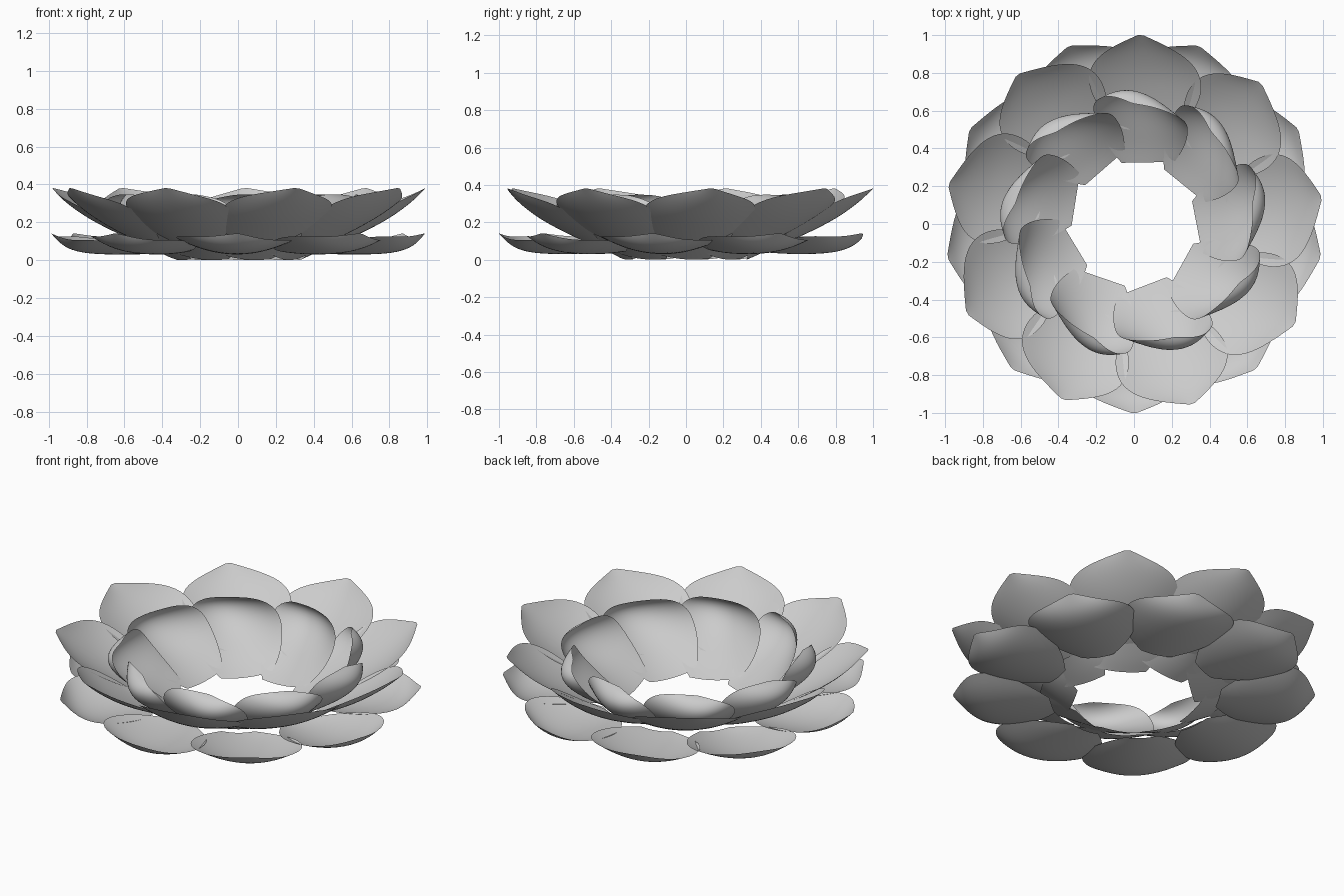
import bpy
import math

cube = bpy.data.objects.get("Cube")
if cube:
    bpy.data.objects.remove(cube, do_unlink=True)

grey = bpy.data.materials.new("petal_grey")
grey.use_nodes = True
COLOUR = (0.6, 0.6, 0.6, 1)
grey.diffuse_color = COLOUR
grey.node_tree.nodes["Principled BSDF"].inputs["Base Color"].default_value = COLOUR

COLUMNS = 9
COUNT = 9


def petal_mesh(name, rows, roll, shear, yaw=0.0):
    """Cupped petal pointing along +y, its base sheared sideways,
    one edge rolled up and (with yaw) swung towards the centre.
    Each row: radius, height, half width, edge lift, edge bend towards the centre."""
    verts, faces = [], []
    for i, (r, z, w, lift, bend) in enumerate(rows):
        base = 1 - i / (len(rows) - 1)
        for j in range(COLUMNS):
            t = 2 * j / (COLUMNS - 1) - 1
            x = w * t
            verts.append((x + shear * base,
                          r - bend * t * t - yaw * x * (1 - base),
                          z + lift * t * t + roll * t * min(1, w * 5)))
    for i in range(len(rows) - 1):
        for j in range(COLUMNS - 1):
            a = i * COLUMNS + j
            faces.append((a, a + 1, a + COLUMNS + 1, a + COLUMNS))
    mesh = bpy.data.meshes.new(name)
    mesh.from_pydata(verts, [], faces)
    mesh.materials.append(grey)
    mesh.shade_smooth()
    return mesh


def petal_ring(name, mesh, turn):
    """Copies of one petal spaced evenly around the centre."""
    for k in range(COUNT):
        ob = bpy.data.objects.new(f"{name}_{k + 1}", mesh)
        bpy.context.collection.objects.link(ob)
        ob.rotation_euler.z = math.radians(turn) + k * math.tau / COUNT
        sub = ob.modifiers.new("smooth", 'SUBSURF')
        sub.levels = sub.render_levels = 2
        sub.boundary_smooth = 'PRESERVE_CORNERS'


# Flat dish-like petals at the bottom
lower = petal_mesh("lower_petal", [
    (0.46, 0.04, 0.09, 0.01, 0), (0.55, 0.032, 0.21, 0.04, 0),
    (0.67, 0.028, 0.29, 0.07, 0), (0.80, 0.032, 0.315, 0.085, 0),
    (0.89, 0.05, 0.265, 0.065, 0), (0.95, 0.085, 0.15, 0.03, 0),
    (1.0, 0.14, 0.015, 0, 0)], roll=0.01, shear=0.04)
petal_ring("lower_petal", lower, 20)

# Large rising petals with pointed tips
middle = petal_mesh("middle_petal", [
    (0.50, 0.08, 0.13, 0.02, 0), (0.57, 0.105, 0.22, 0.04, 0),
    (0.67, 0.15, 0.29, 0.07, 0), (0.78, 0.205, 0.305, 0.08, 0),
    (0.87, 0.265, 0.255, 0.06, 0), (0.94, 0.32, 0.15, 0.03, 0),
    (1.0, 0.38, 0.015, 0, 0)], roll=0.01, shear=0.06)
petal_ring("middle_petal", middle, -2)

# Cupped inner petals curling back over the centre, each lapping its neighbour
inner = petal_mesh("inner_petal", [
    (0.325, 0.003, 0.14, 0.015, 0), (0.40, 0.035, 0.20, 0.035, 0),
    (0.50, 0.088, 0.235, 0.055, 0.02), (0.60, 0.14, 0.25, 0.075, 0.05),
    (0.685, 0.205, 0.24, 0.07, 0.09), (0.715, 0.275, 0.195, 0.045, 0.09),
    (0.68, 0.33, 0.11, 0.01, 0.03), (0.64, 0.345, 0.01, 0, 0)],
    roll=0.018, shear=0.08, yaw=0.35)
petal_ring("inner_petal", inner, 1)
